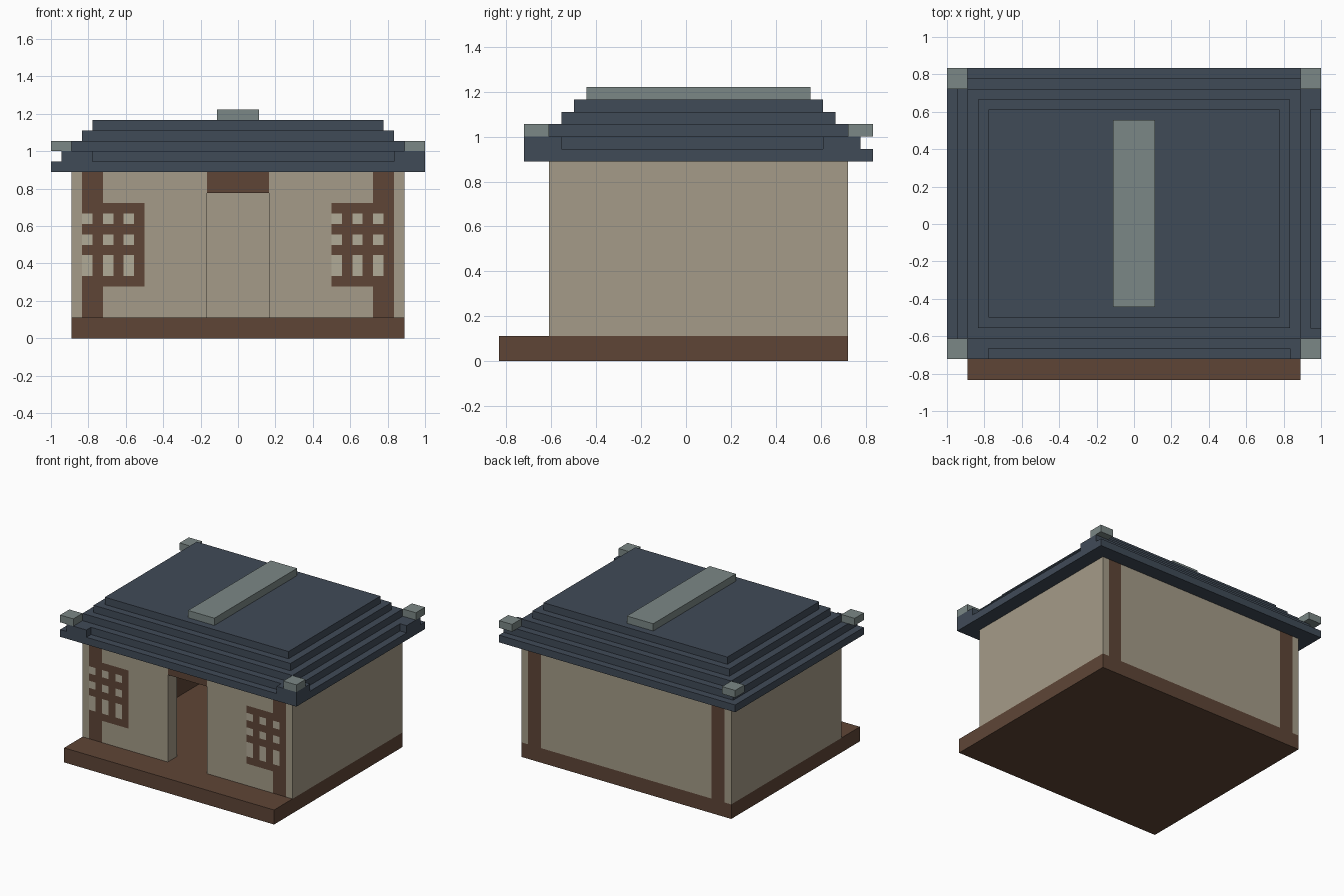
import bpy, bmesh
from mathutils import Matrix, Vector

if "Cube" in bpy.data.objects:
    bpy.data.objects.remove(bpy.data.objects["Cube"])

U = 1 / 18  # one block


def material(name, rgb):
    m = bpy.data.materials.new(name)
    m.diffuse_color = [(c / 255) ** 2.2 for c in rgb] + [1]
    m.use_nodes = True
    m.node_tree.nodes["Principled BSDF"].inputs["Base Color"].default_value = m.diffuse_color
    return m


TILE = material("slate", (66, 76, 88))
STONE = material("stone", (122, 134, 133))
PLASTER = material("plaster", (163, 154, 135))
WOOD = material("wood", (95, 71, 57))
PAPER = material("paper", (176, 169, 150))


def blocks(name, mat, *boxes):
    """One object from boxes (x0, x1, y0, y1, z0, z1) in block units."""
    bm = bmesh.new()
    for x0, x1, y0, y1, z0, z1 in boxes:
        size = Vector((x1 - x0, y1 - y0, z1 - z0)) * U
        mid = Vector((x0 + x1, y0 + y1, z0 + z1)) * U / 2
        bmesh.ops.create_cube(bm, size=1, matrix=Matrix.Translation(mid) @ Matrix.Diagonal(size).to_4x4())
    me = bpy.data.meshes.new(name)
    bm.to_mesh(me)
    bm.free()
    me.materials.append(mat)
    ob = bpy.data.objects.new(name, me)
    bpy.context.collection.objects.link(ob)
    return ob


def both(x0, x1, *rest):
    """The box and its mirror image across x = 0."""
    return [(x0, x1, *rest), (-x1, -x0, *rest)]


# Base with front step, plaster walls, door lintel
blocks("base", WOOD, (-16, 16, -15, 13, 0, 2))
blocks("side_walls", PLASTER, *both(15, 16, -11, 13, 2, 16))
blocks("back_wall", PLASTER, (-13, 13, 11, 13, 2, 16))
blocks("front_wall", PLASTER, *both(3, 9, -11, -9, 2, 16),
       *both(9, 13, -11, -9, 2, 5), *both(9, 13, -11, -9, 13, 16))
blocks("door_lintel", WOOD, (-3, 3, -11, -9, 14, 16))

# Timber frames lining the sides, showing as posts front and back
blocks("side_frames", WOOD, *both(13, 15, -9, 13, 2, 16),
       *both(13, 15, -11, -9, 2, 5), *both(13, 15, -11, -9, 13, 16))

# Lattice windows flush with the front wall
for side, x in (("left", -15), ("right", 9)):
    bars = [(x, x + 6, -11, -9, z, z + 1) for z in (5, 8, 10, 12)]
    panes = []
    for z0, z1 in ((6, 8), (9, 10), (11, 12)):
        for i in (0, 2, 4):
            panes.append((x + i, x + i + 1, -11, -9, z0, z1))
            bars.append((x + i + 1, x + i + 2, -11, -9, z0, z1))
    blocks(side + "_window_lattice", WOOD, *bars)
    blocks(side + "_window_panes", PAPER, *panes)

# Stepped roof
blocks("roof_eave", TILE, (-18, 18, -13, 15, 16, 17))
blocks("roof_second_step", TILE, (-17, 17, -12, 14, 17, 18))
blocks("roof_corner_pads", TILE, *[(x, x + 3, y, y + 3, 17, 18) for x in (-17, 15) for y in (-13, 11)])
for i, name in enumerate(("third", "fourth", "top")):
    blocks("roof_%s_step" % name, TILE, (i - 16, 16 - i, i - 11, 13 - i, 18 + i, 19 + i))

# Ridge and corner ornaments
blocks("ridge", STONE, (-2, 2, -8, 10, 21, 22))
blocks("corner_caps", STONE, *both(16, 18, -13, -11, 18, 19), *both(16, 18, 13, 15, 18, 19))
